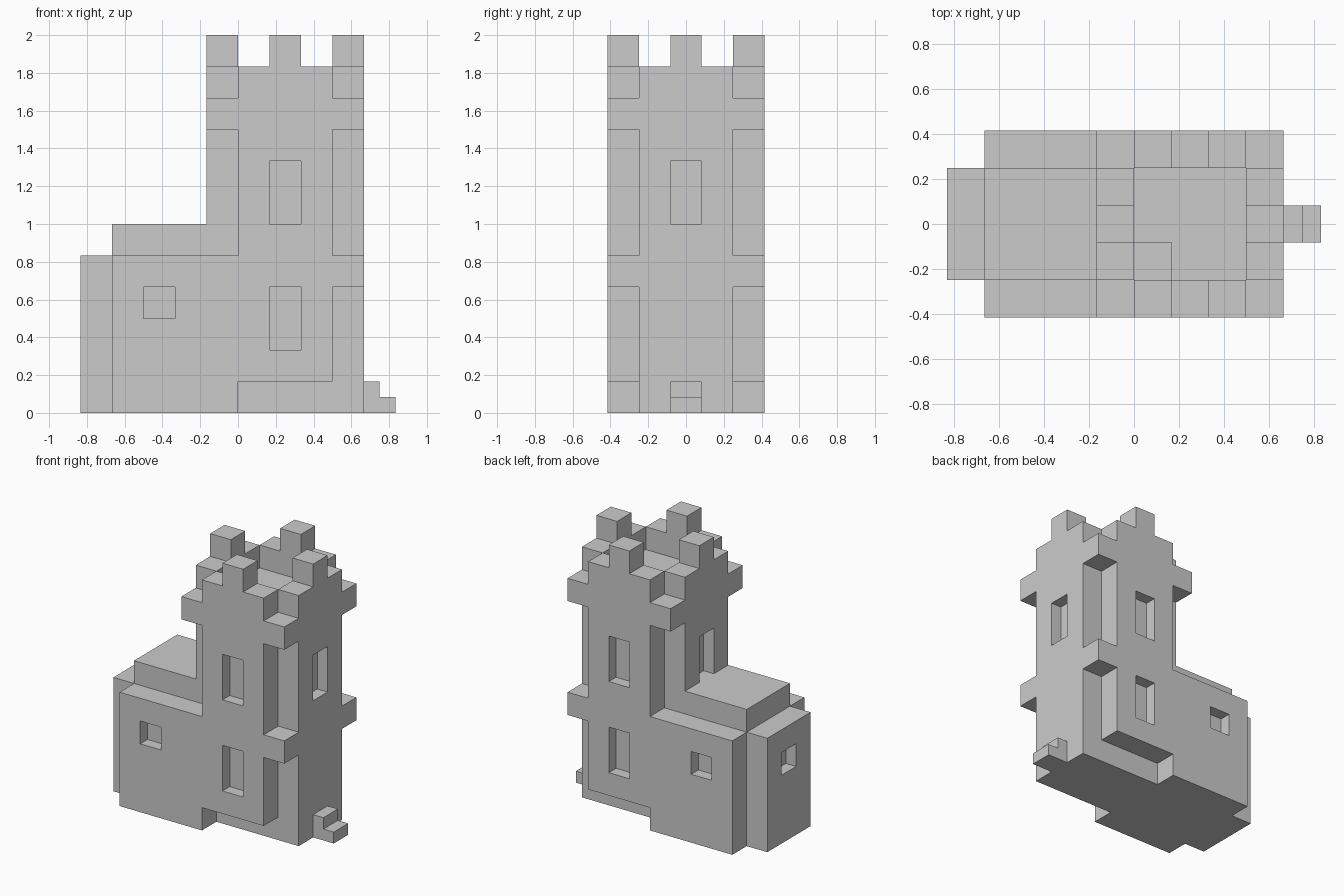
import bpy, bmesh
from mathutils import Vector

if "Cube" in bpy.data.objects:
    bpy.data.objects.remove(bpy.data.objects["Cube"])

# The model sits on a block grid: one block U = 1/6, cells are half blocks.
U = 1 / 6
H = U / 2
cells = {}          # cell -> part name


def cells_in(x0, x1, y0, y1, z0, z1):
    r = [range(round(a * 2), round(b * 2)) for a, b in ((x0, x1), (y0, y1), (z0, z1))]
    return [(i, j, k) for i in r[0] for j in r[1] for k in r[2]]


def add(part, *box):
    for c in cells_in(*box):
        cells.setdefault(c, part)


def cut(*box):
    for c in cells_in(*box):
        cells.pop(c, None)


# House, raised roof and end bay
add("house", -4, 0, -2.5, 2.5, 0, 5)
add("house_roof", -4, -1, -1.5, 1.5, 5, 6)
add("end_bay", -5, -4, -1.5, 1.5, 0, 5)

# Tower: cross-shaped shaft, overhanging its base on front and back
add("tower", 0, 4, -1.5, 1.5, 0, 10)
add("tower", -1, 0, -1.5, 1.5, 5, 10)
add("tower", 0, 3, -2.5, 2.5, 1, 10)

# Corner blocks filling the notches
for y in (-2.5, 1.5):
    add("corner_blocks", 3, 4, y, y + 1, 4, 5)
    for x in (-1, 3):
        add("corner_blocks", x, x + 1, y, y + 1, 9, 10)

# Parapet walls and one merlon per side
for y in (-2.5, 1.5):
    add("parapet", 0, 3, y, y + 1, 10, 11)
    add("merlons", 1, 2, y, y + 1, 11, 12)
for x in (-1, 3):
    add("parapet", x, x + 1, -1.5, 1.5, 10, 11)
    add("merlons", x, x + 1, -0.5, 0.5, 11, 12)

# Door steps
add("steps", 4, 4.5, -0.5, 0.5, 0, 1)
add("steps", 4.5, 5, -0.5, 0.5, 0, 0.5)

# Window recesses, half a block deep
for y in (-2.5, 2):
    cut(1, 2, y, y + 0.5, 2, 4)
    cut(1, 2, y, y + 0.5, 6, 8)
    cut(-3, -2, y, y + 0.5, 3, 4)
for x in (-1, 3.5):
    cut(x, x + 0.5, -0.5, 0.5, 6, 8)
cut(-5, -4.5, -0.5, 0.5, 3, 4)

# Roof hatch recess
cut(0, 1, -1.5, -0.5, 9.5, 10)


def skin(part):
    """Outer faces of one part, leaving out faces hidden against neighbours."""
    bm = bmesh.new()
    verts = {}
    for c, owner in cells.items():
        if owner != part:
            continue
        for axis in range(3):
            for side in (0, 1):
                n = list(c)
                n[axis] += 2 * side - 1
                if tuple(n) in cells:
                    continue
                a, b = (axis + 1) % 3, (axis + 2) % 3
                loop = []
                for da, db in ((0, 0), (1, 0), (1, 1), (0, 1)):
                    p = list(c)
                    p[axis] += side
                    p[a] += da
                    p[b] += db
                    p = tuple(p)
                    if p not in verts:
                        verts[p] = bm.verts.new(Vector(p) * H)
                    loop.append(verts[p])
                bm.faces.new(loop if side else loop[::-1])
    # merge the coplanar cells into large flat faces
    bmesh.ops.dissolve_limit(bm, angle_limit=0.01, verts=bm.verts[:], edges=bm.edges[:])
    mesh = bpy.data.meshes.new(part)
    bm.to_mesh(mesh)
    bm.free()
    bpy.context.collection.objects.link(bpy.data.objects.new(part, mesh))


for name in dict.fromkeys(cells.values()):
    skin(name)
